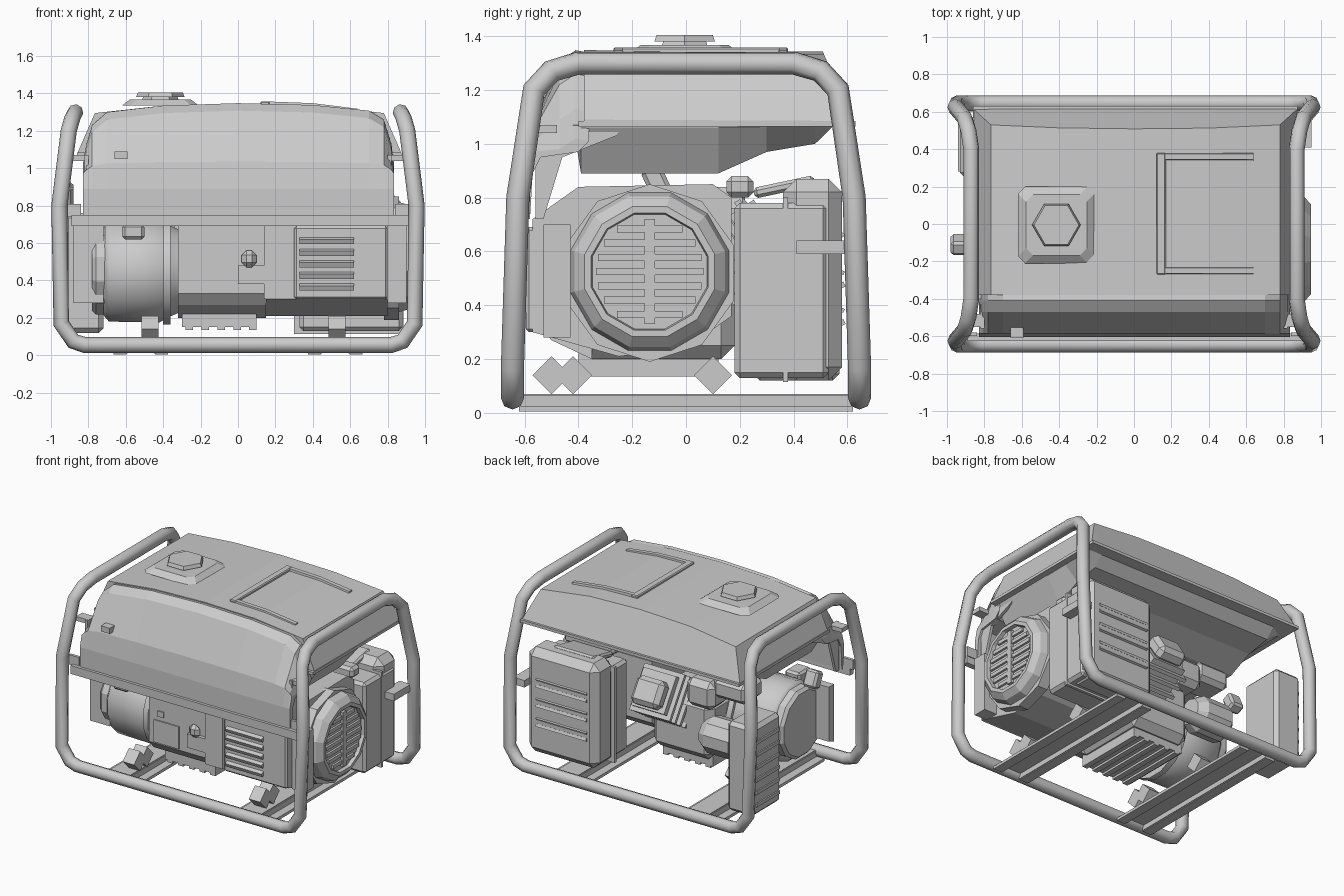
import bpy, bmesh, math
from mathutils import Matrix, Vector

if "Cube" in bpy.data.objects:
    bpy.data.objects.remove(bpy.data.objects["Cube"], do_unlink=True)

grey = bpy.data.materials.new("plain_grey")
grey.use_nodes = True
grey.diffuse_color = (0.6, 0.6, 0.6, 1)
grey.node_tree.nodes["Principled BSDF"].inputs["Base Color"].default_value = (0.6, 0.6, 0.6, 1)


def finish(name, bm, smooth=False):
    bmesh.ops.recalc_face_normals(bm, faces=bm.faces)
    mesh = bpy.data.meshes.new(name)
    bm.to_mesh(mesh)
    bm.free()
    mesh.materials.append(grey)
    if smooth:
        mesh.polygons.foreach_set("use_smooth", [True] * len(mesh.polygons))
        mesh.set_sharp_from_angle(angle=math.radians(50))
    obj = bpy.data.objects.new(name, mesh)
    bpy.context.collection.objects.link(obj)


def box(name, x, y, z, bevel=0.0, tilt=0.0):
    """Box from (min, max) ranges, tilted about its own x axis."""
    bm = bmesh.new()
    bmesh.ops.create_cube(bm, size=1)
    size = [r[1] - r[0] for r in (x, y, z)]
    mid = Vector([(r[0] + r[1]) / 2 for r in (x, y, z)])
    bm.transform(Matrix.Diagonal((*size, 1)))
    if bevel:
        bmesh.ops.bevel(bm, geom=bm.edges[:], offset=bevel, segments=1, affect='EDGES')
    bm.transform(Matrix.Translation(mid) @ Matrix.Rotation(math.radians(tilt), 4, 'X'))
    finish(name, bm)


def loft(name, stations, smooth=False):
    """Skin closed (y, z) sections placed at successive x positions."""
    bm = bmesh.new()
    rings = [[bm.verts.new((x, y, z)) for y, z in sec] for x, sec in stations]
    n = len(rings[0])
    for a, b in zip(rings, rings[1:]):
        for i in range(n):
            bm.faces.new((a[i], a[(i + 1) % n], b[(i + 1) % n], b[i]))
    bm.faces.new(rings[0])
    bm.faces.new(rings[-1])
    finish(name, bm, smooth)


def prism(name, x0, x1, section):
    loft(name, [(x0, section), (x1, section)])


def circle(y, z, r, sides):
    return [(y + r * math.cos(2 * math.pi * (i + .5) / sides),
             z + r * math.sin(2 * math.pi * (i + .5) / sides)) for i in range(sides)]


def turned(name, y, z, profile, sides=12, smooth=False):
    """Turned part about an x axis, from (x, radius) pairs."""
    loft(name, [(x, circle(y, z, r, sides)) for x, r in profile], smooth)


# tubular frame: one closed loop, two leaning hoops joined by bottom rails
half = [(.955, -.625, .8), (.905, -.565, 1.2), (.885, -.50, 1.27), (.87, -.40, 1.30)]
front_corner = [(.82, -.645, .055), (.88, -.645, .075), (.945, -.645, .17)] + half
hoop = front_corner + [(x, -y, z) for x, y, z in reversed(front_corner)]
path = hoop + [(-x, y, z) for x, y, z in reversed(hoop)]
curve = bpy.data.curves.new("frame_path", 'CURVE')
curve.dimensions = '3D'
curve.bevel_depth = .043
curve.bevel_resolution = 2
spline = curve.splines.new('POLY')
spline.points.add(len(path) - 1)
for p, co in zip(spline.points, path):
    p.co = (*co, 1)
spline.use_cyclic_u = True
temp = bpy.data.objects.new("frame_path", curve)
bpy.context.collection.objects.link(temp)
bpy.context.view_layer.update()
swept = bpy.data.meshes.new_from_object(temp.evaluated_get(bpy.context.evaluated_depsgraph_get()))
bm = bmesh.new()
bm.from_mesh(swept)
bpy.data.objects.remove(temp, do_unlink=True)
bpy.data.meshes.remove(swept)
finish("tube_frame", bm, True)

# channel cross beams with lips, and rubber feet standing on them
for side, label in ((-1, "right"), (1, "left")):
    cx = side * .52
    box(label + "_cross_beam", (cx - .08, cx + .08), (-.63, .63), (.045, .07))
    for d in (-1, 1):
        e = cx + d * .11
        box(label + "_beam_lip", (e - .035, e + .035), (-.62, .62), (.005, .025))
        w = cx + d * .078
        box(label + "_beam_wall", (w - .008, w + .008), (-.62, .62), (.01, .065))
    fx = .03 + side * .5
    for y in (-.5, -.42, .1):
        box(label + "_engine_foot", (fx - .045, fx + .045), (y - .05, y + .05), (.09, .19), 0, 45)

# fuel tank: arched in x, sloping sides and back, flange, tapered belly
arch = [(-.4, 1.335), (0, 1.348), (.4, 1.338)]
tank_tops = [(-.855, 1.09), (-.765, 1.295)] + arch + [(.78, 1.295), (.87, 1.09)]
loft("fuel_tank", [(x, [(-.38, 1.07), (-.38, z), (.62 - .4 * (z - 1.07), z - .005), (.62, 1.07)])
                   for x, z in tank_tops])
box("tank_flange", (-.86, .875), (-.40, .63), (1.065, 1.085))
belly = [(-.42, 1.07), (-.39, .89), (.12, .89), (.30, .97), (.48, 1.0), (.55, 1.07)]
rim = [(y, 1.06 + (z - .89) * .05) for y, z in belly]
loft("tank_belly", [(-.82, rim), (-.72, belly), (.73, belly), (.83, rim)])

# curved front panel and the bar below it
tops = [(-.83, 1.02), (-.81, 1.13), (-.78, 1.23), (-.70, 1.30)] + arch + [
    (.70, 1.308), (.78, 1.26), (.82, 1.13), (.835, 1.02)]
loft("front_panel", [(x, [(-.36, z - .01), (-.41, z), (-.47, z - .04), (-.585, .99 + (z - 1.12) * .2),
                          (-.605, .89), (-.605, .72), (-.58, .72), (-.57, .89),
                          (-.54, .95), (-.40, .97)]) for x, z in tops])
box("panel_bar", (-.89, .92), (-.625, -.585), (.69, .75))
box("panel_latch", (-.66, -.59), (-.61, -.55), (1.05, 1.09))
for side, label in ((-1, "right"), (1, "left")):
    # panel cheeks and small brackets tying the panel to the hoops
    cheek = [(-.56, 1.07), (-.24, 1.06), (-.26, 1.03), (-.46, .95), (-.53, .72), (-.56, .72)]
    prism(label + "_panel_cheek", side * .80, side * .82, cheek)
    box(label + "_tank_bracket", sorted((side * .80, side * .90)), (-.55, -.48), (1.04, 1.07))
    box(label + "_bar_bracket", sorted((side * .84, side * .92)), (-.60, -.58), (.74, .81))

# filler: chamfered square base, neck and hexagonal cap
for name, sides, r0, r1, z0, z1 in (("filler_base", 4, .29, .23, 1.335, 1.368),
                                    ("filler_neck", 6, .10, .09, 1.36, 1.385),
                                    ("filler_cap", 6, .13, .12, 1.38, 1.405)):
    bm = bmesh.new()
    bmesh.ops.create_cone(bm, cap_ends=True, segments=sides, radius1=r0, radius2=r1, depth=z1 - z0)
    bm.transform(Matrix.Translation((-.415, -.005, (z0 + z1) / 2)) @ Matrix.Rotation(math.pi / sides, 4, 'Z'))
    if sides == 4:
        corners = [e for e in bm.edges if abs(e.verts[0].co.z - e.verts[1].co.z) > .01]
        bmesh.ops.bevel(bm, geom=corners, offset=.03, segments=1, affect='EDGES')
    finish(name, bm)

# low three-sided rim on the tank top, fading out towards the end
box("tank_rim_side", (.12, .17), (-.27, .38), (1.33, 1.358), .006)
for y in (-.25, .36):
    loft("tank_rim_end", [(x, [(y - .022, 1.30), (y - .015, z), (y + .015, z), (y + .022, 1.30)])
                          for x, z in ((.13, 1.358), (.40, 1.348), (.64, 1.318))])

# engine housing with recoil starter on its outer side
prism("engine_housing", .15, .80, [(-.57, .72), (-.40, .84), (.10, .85), (.17, .80), (.17, .36),
                                   (.0, .24), (-.25, .21), (-.57, .30)])
prism("shroud", .78, .86, circle(-.135, .52, .33, 10))
turned("recoil_cover", -.135, .525, [(.84, .31), (.91, .29), (.945, .25), (.945, .225), (.92, .22)])
for i in range(7):
    z = .366 + i * .053
    w = math.sqrt(.2 ** 2 - (z - .525) ** 2)
    box("recoil_slat", (.91, .935), (-.135 - w, -.135 + w), (z - .013, z + .013))
box("recoil_spine", (.91, .94), (-.155, -.115), (.33, .72))

# front grille
box("grille_frame", (.30, .80), (-.595, -.55), (.30, .69), .012)
for i in range(5):
    z = .365 + i * .062
    box("grille_louvre", (.33, .62), (-.615, -.585), (z - .014, z + .014), 0, 25)
box("grille_side_strip", (.14, .28), (-.575, -.54), (.30, .69))
box("housing_end", (.80, .90), (-.53, -.43), (.28, .70))

# muffler box: deep inner half, wider cover, three slots on its back
box("muffler_box", (.33, .88), (.18, .53), (.13, .78), .02)
box("muffler_cover", (.31, .87), (.36, .58), (.12, .87), .05)
box("muffler_seam", (.30, .885), (.36, .38), (.115, .80))
for i in range(3):
    z = .36 + i * .14
    box("muffler_slot_lip", (.38, .78), (.57, .59), (z - .035, z - .015), 0, 25)
    box("muffler_slot_bar", (.38, .78), (.57, .588), (z + .015, z + .03), 0, -25)
box("muffler_bracket", (.86, .95), (.41, .60), (.59, .64))
box("exhaust_elbow", (.40, .80), (.15, .25), (.80, .88), .02)
box("heat_shield", (.40, .72), (.25, .48), (.82, .86), .012, 12)

# crankcase, finned cylinder head and sump
box("crankcase", (-.32, .16), (-.40, .18), (.20, .62), .05)
step = Vector((0, .7, .45))
for i in range(8):
    c = Vector((.03, .10, .54)) + step * (i * .042)
    h = .16 if i % 2 == 0 else .13
    t = .012 + .008 * (i % 2)
    box("cylinder_fin", (c.x - h, c.x + h), (c.y - t, c.y + t), (c.z - h, c.z + h), 0, 33)
box("cylinder_head", (-.08, .14), (.31, .42), (.59, .78), .03, 33)
box("sump", (-.30, .10), (-.40, .12), (.15, .22))
for i in range(5):
    x = -.28 + i * .085
    box("sump_rib", (x, x + .04), (-.40, .12), (.135, .155))
turned("exhaust_pod", .20, .43, [(-.60, .08), (-.56, .13), (-.36, .13), (-.30, .09)], 10)
box("carburettor", (-.38, -.16), (.05, .25), (.60, .80), .04)
box("air_intake", (-.62, -.36), (.0, .22), (.70, .84), .03)

# control box with its plates, socket and knob
box("control_box", (-.32, .15), (-.55, -.35), (.33, .69))
prism("control_box_base", -.32, .15, [(-.55, .33), (-.50, .27), (-.35, .20), (-.35, .33)])
box("control_plate", (-.28, -.08), (-.558, -.55), (.34, .50))
box("control_switch", (-.25, -.20), (-.558, -.55), (.53, .57))
box("control_knob", (.02, .10), (-.60, -.55), (.47, .56), .025)
box("control_lever", (.0, .14), (-.575, -.55), (.38, .48))

# alternator drum, flat end disc and side guard
turned("alternator_drum", -.22, .45, [(-.72, .24), (-.69, .275), (-.42, .28), (-.37, .25), (-.30, .22)], 16, True)
turned("drum_band", -.22, .45, [(-.40, .29), (-.36, .29)], 16, True)
turned("end_disc", -.22, .46, [(-.78, .23), (-.76, .25), (-.71, .25)], 12)
prism("side_guard", -.88, -.72, [(-.42, .69), (-.36, .69), (-.36, .30), (-.42, .28)])
box("drum_terminal", (-.62, -.50), (-.54, -.40), (.62, .70), .015)

# slatted side box at the back corner
box("side_box", (-.93, -.72), (.25, .57), (.12, .76), .025)
for i in range(6):
    z = .20 + i * .09
    box("side_box_slat", (-.94, -.92), (.28, .54), (z - .012, z + .012))
box("fuel_tap", (-.98, -.88), (-.15, -.07), (.80, .92), .015, 25)
